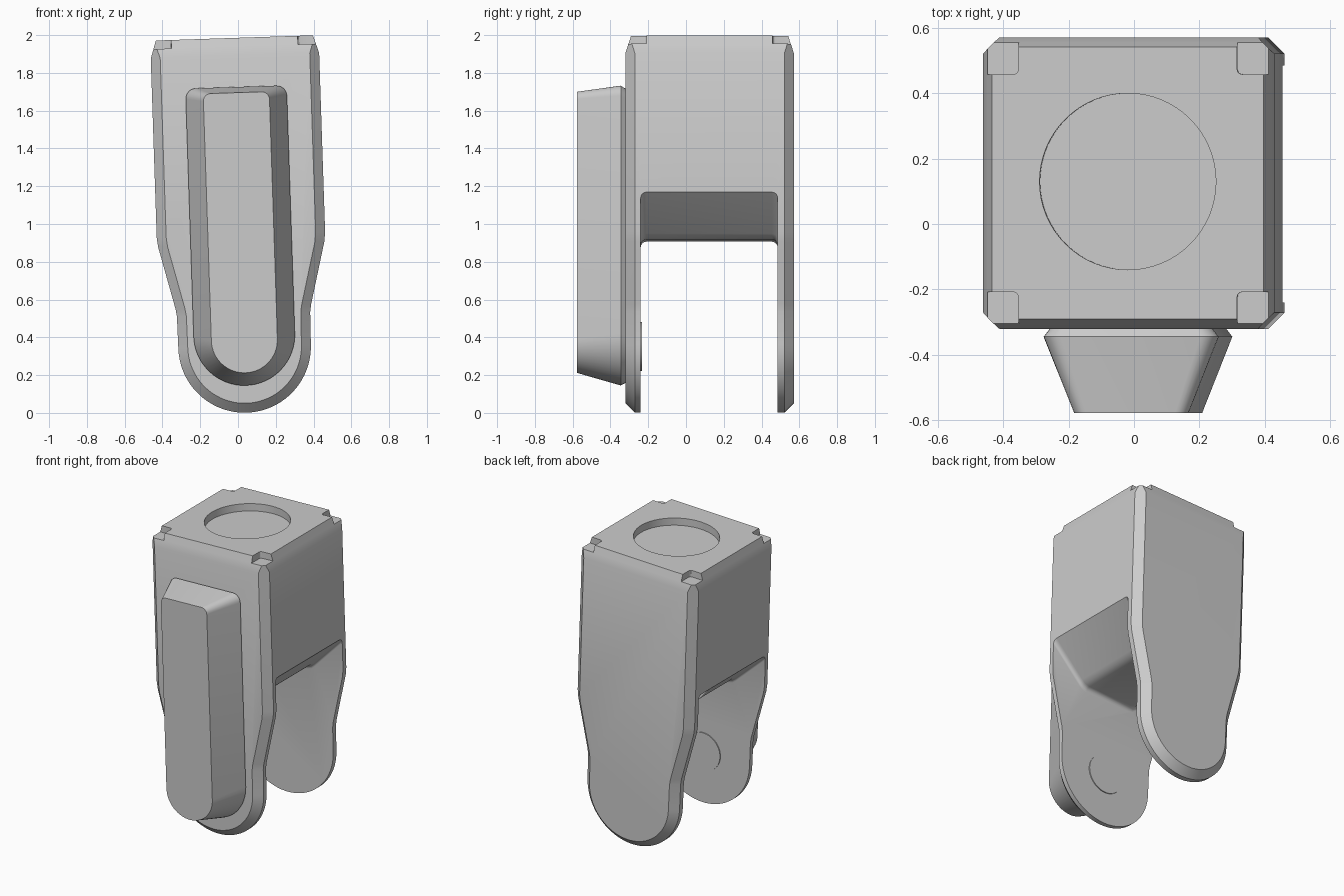
import bpy, bmesh, math
from mathutils import Vector

if "Cube" in bpy.data.objects:
    bpy.data.objects.remove(bpy.data.objects["Cube"])

TILT = math.radians(1.9)
MID_Y = 0.125            # middle of the body, front to back
HALF = 0.446             # half width and half depth
TOP = 1.634              # heights are measured from the lower lobe centre

grey = bpy.data.materials.new("plain grey")
grey.use_nodes = True
grey.diffuse_color = (0.6, 0.6, 0.6, 1)
grey.node_tree.nodes["Principled BSDF"].inputs["Base Color"].default_value = (0.6, 0.6, 0.6, 1)


def arc(cx, cz, r, a0, a1, n):
    return [(cx + r * math.cos(math.radians(a0 + (a1 - a0) * i / n)),
             cz + r * math.sin(math.radians(a0 + (a1 - a0) * i / n))) for i in range(n + 1)]


def loft(rings):
    """Solid through (y, outline) rings of equal point count."""
    bm = bmesh.new()
    loops = [[bm.verts.new((x, y, z)) for x, z in pts] for y, pts in rings]
    n = len(loops[0])
    for a, b in zip(loops, loops[1:]):
        for i in range(n):
            bm.faces.new((a[i], a[(i + 1) % n], b[(i + 1) % n], b[i]))
    bm.faces.new(loops[0])
    bm.faces.new(loops[-1])
    bmesh.ops.recalc_face_normals(bm, faces=bm.faces)
    return bm


def finish(name, bm):
    mesh = bpy.data.meshes.new(name)
    bm.to_mesh(mesh)
    bm.free()
    mesh.materials.append(grey)
    obj = bpy.data.objects.new(name, mesh)
    bpy.context.collection.objects.link(obj)
    obj.location = (0.035, 0, 0.352)
    obj.rotation_euler = (0, -TILT, 0)
    return obj


def select(obj):
    bpy.ops.object.select_all(action='DESELECT')
    obj.select_set(True)
    bpy.context.view_layer.objects.active = obj


def cut(target, bm):
    cutter = finish("cutter", bm)
    cutter.hide_render = True
    mod = target.modifiers.new("cut", 'BOOLEAN')
    mod.operation, mod.solver, mod.object = 'DIFFERENCE', 'EXACT', cutter
    select(target)
    bpy.ops.object.modifier_apply(modifier=mod.name)
    bpy.data.objects.remove(cutter)


def smooth(obj):
    select(obj)
    bpy.ops.object.shade_smooth_by_angle(angle=math.radians(30))


# Body: wide block narrowing to a round lobe, chamfered front and back
def body_outline(d):
    lobe = arc(0, 0, 0.351 - d, 180, 360, 40)
    right = [(0.353 - d, 0.17), (0.359 - d, 0.21), (HALF - 0.006 - d, 0.54), (HALF - d, 0.59), (HALF - d, TOP)]
    return lobe + right + [(-x, z) for x, z in reversed(right)]


bm = loft([(MID_Y - HALF, body_outline(0.05)), (MID_Y - HALF + 0.05, body_outline(0)),
           (MID_Y + HALF - 0.05, body_outline(0)), (MID_Y + HALF, body_outline(0.05))])

# Steep chamfers round the top
for dx, dy in ((1, 0), (-1, 0), (0, 1), (0, -1)):
    point = Vector((dx * HALF, MID_Y + dy * HALF, TOP - 0.095))
    bmesh.ops.bisect_plane(bm, geom=bm.verts[:] + bm.edges[:] + bm.faces[:], plane_co=point,
                           plane_no=(dx * 0.095, dy * 0.095, 0.03), clear_outer=True)
    bmesh.ops.holes_fill(bm, edges=[e for e in bm.edges if e.is_boundary], sides=0)
bmesh.ops.recalc_face_normals(bm, faces=bm.faces)
body = finish("fork_body", bm)

# Slot between the two cheeks, with a sloped, filleted roof
roof = [(-0.65, 1.003), (-0.23, 0.59), (-0.205, 0.57), (-0.17, 0.56)]
roof += [(-x, z) for x, z in reversed(roof)]
F = 0.03
rings = []
for a in (0, 22.5, 45, 67.5, 90):
    drop = F * (1 - math.sin(math.radians(a)))
    inset = F * (1 - math.cos(math.radians(a)))
    rings.append((inset, [(x, z - drop) for x, z in roof] + [(0.65, -0.6), (-0.65, -0.6)]))
front, back = -0.24, 0.485
cut(body, loft([(front + i, p) for i, p in rings] + [(back - i, p) for i, p in reversed(rings)]))

# Corner notches
for sx in (-1, 1):
    for sy in (-1, 1):
        bm = bmesh.new()
        bmesh.ops.create_cube(bm, size=0.2)
        inner = [e for e in bm.edges if all(v.co.x * sx < 0 and v.co.y * sy < 0 for v in e.verts)]
        bmesh.ops.bevel(bm, geom=inner, offset=0.015, segments=3, profile=0.5, affect='EDGES')
        bmesh.ops.translate(bm, verts=bm.verts, vec=(sx * 0.435, MID_Y + sy * 0.433, TOP + 0.055))
        cut(body, bm)

# Round socket in the top
bm = bmesh.new()
bmesh.ops.create_cone(bm, cap_ends=True, segments=64, radius1=0.27, radius2=0.27, depth=0.2)
bmesh.ops.translate(bm, verts=bm.verts, vec=(0, MID_Y + 0.005, TOP + 0.05))
cut(body, bm)
smooth(body)


# Front pad: tapered, round at the bottom, small corners at the top
def pad_outline(w, low, high, r):
    return (arc(0, low + w, w, 180, 360, 32) + arc(w - r, high - r, r, 0, 90, 6)
            + arc(r - w, high - r, r, 90, 180, 6))


smooth(finish("front_pad", loft([
    (-0.578, pad_outline(0.175, -0.14, 1.344, 0.04)),
    (-0.345, pad_outline(0.268, -0.207, 1.374, 0.055)),
    (-0.315, pad_outline(0.245, -0.19, 1.355, 0.05))])))

# Pivot boss on the inside of the front cheek
smooth(finish("pivot_boss", loft([(front - 0.02, arc(0, 0, 0.13, 0, 351, 39)),
                                  (front + 0.006, arc(0, 0, 0.13, 0, 351, 39))])))
